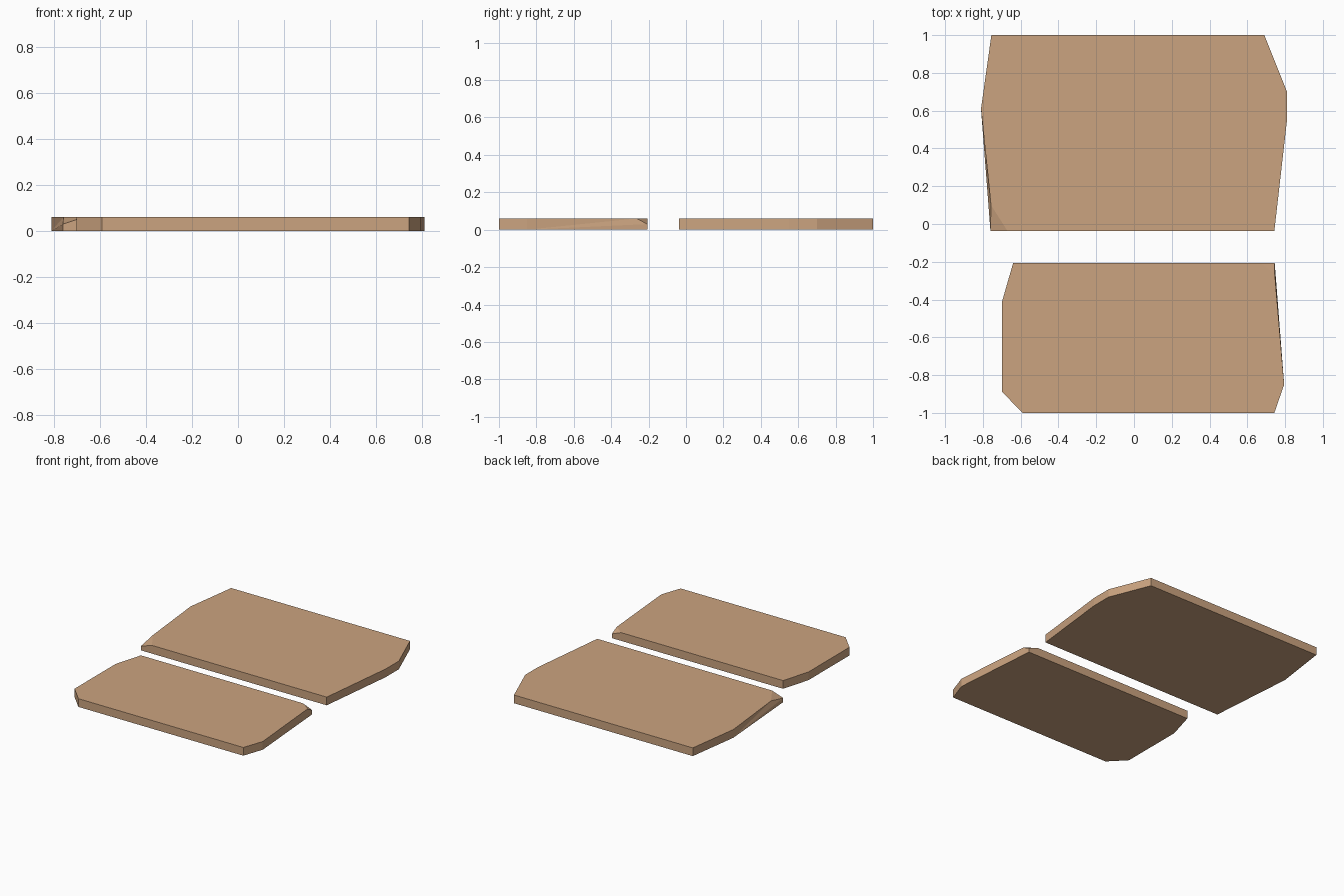
import bpy, bmesh

if "Cube" in bpy.data.objects:
    bpy.data.objects.remove(bpy.data.objects["Cube"])

THICK = 0.06   # plank thickness
CHIP_Z = 0.03  # height left at the chipped corner

wood = bpy.data.materials.new("light wood")
wood.diffuse_color = (0.60, 0.37, 0.215, 1)
wood.use_nodes = True
wood.node_tree.nodes["Principled BSDF"].inputs["Base Color"].default_value = wood.diffuse_color


def plank(name, outline, chip_a, chip_b):
    """Flat plank; outline is counter-clockwise and its first corner is chipped on top.
    chip_a lies on the edge before that corner, chip_b on the edge after it."""
    bm = bmesh.new()
    n = len(outline)
    bottom = [bm.verts.new((x, y, 0)) for x, y in outline]
    top = [None] + [bm.verts.new((x, y, THICK)) for x, y in outline[1:]]
    low = bm.verts.new((*outline[0], CHIP_Z))
    a = bm.verts.new((*chip_a, THICK))
    b = bm.verts.new((*chip_b, THICK))

    # top, underside and chip
    bm.faces.new([b] + top[1:] + [a])
    bm.faces.new(bottom[::-1])
    bm.faces.new((low, b, a))
    # plain edges
    for i in range(1, n - 1):
        bm.faces.new((bottom[i], bottom[i + 1], top[i + 1], top[i]))
    # edges either side of the chipped corner
    bm.faces.new((bottom[0], bottom[1], top[1], b, low))
    bm.faces.new((bottom[-1], bottom[0], low))
    bm.faces.new((bottom[-1], low, a))
    bm.faces.new((bottom[-1], a, top[-1]))

    bmesh.ops.recalc_face_normals(bm, faces=bm.faces)
    mesh = bpy.data.meshes.new(name)
    bm.to_mesh(mesh)
    bm.free()
    mesh.materials.append(wood)
    obj = bpy.data.objects.new(name, mesh)
    bpy.context.collection.objects.link(obj)


# wide plank at the back, chipped at its front left corner
plank("back_plank",
      [(-0.76, -0.037), (0.743, -0.037), (0.81, 0.55), (0.81, 0.70),
       (0.69, 1.0), (-0.755, 1.0), (-0.81, 0.61)],
      (-0.757, 0.10), (-0.67, -0.037))

# narrow plank at the front, chipped at its back right corner
plank("front_plank",
      [(0.745, -0.207), (-0.64, -0.207), (-0.70, -0.415), (-0.70, -0.887),
       (-0.59, -1.0), (0.743, -1.0), (0.795, -0.85)],
      (0.745, -0.265), (0.67, -0.207))
